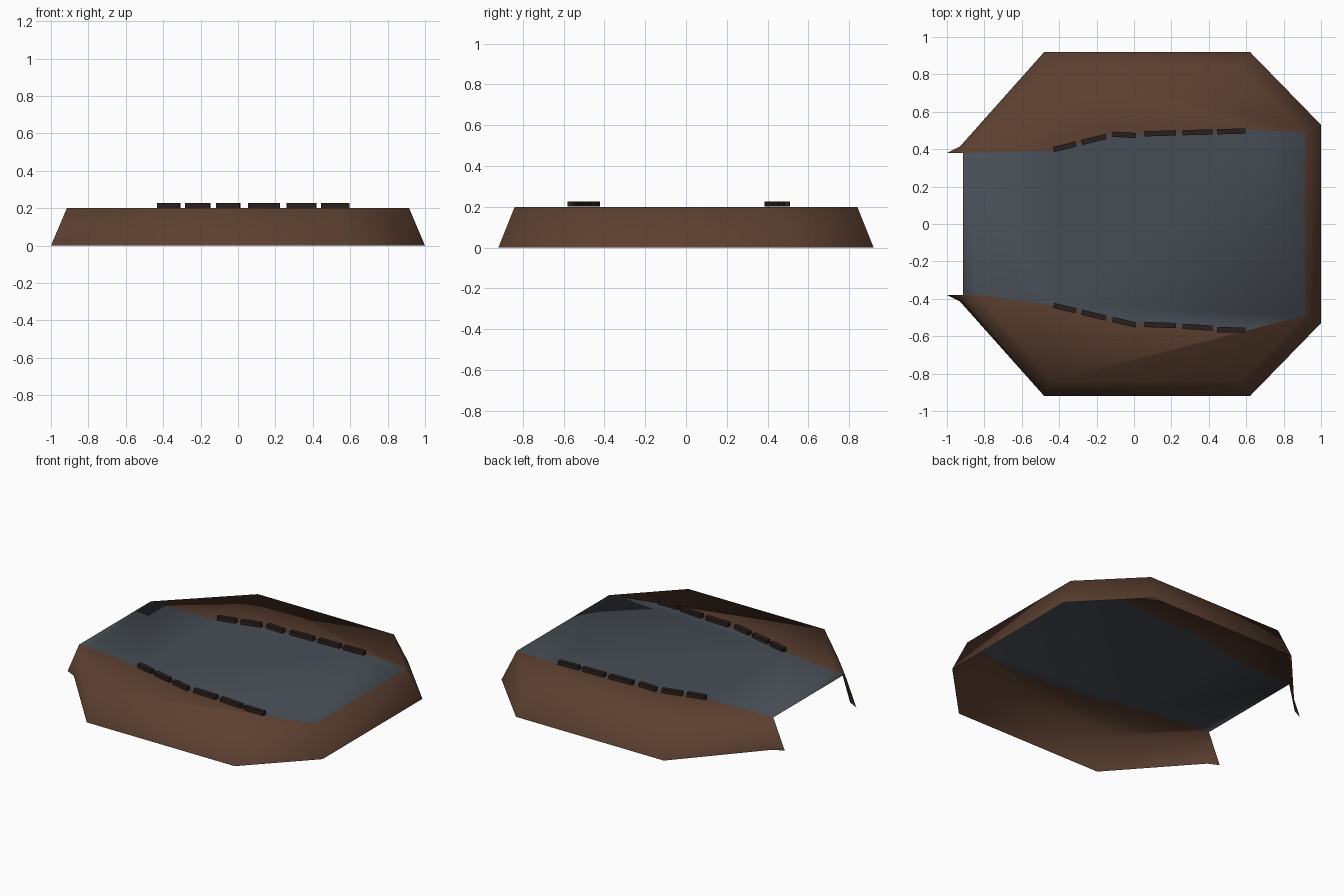
import bpy, bmesh, math
from mathutils import Matrix, Vector

if "Cube" in bpy.data.objects:
    bpy.data.objects.remove(bpy.data.objects["Cube"])

TOP = 0.2


def material(name, rgb):
    m = bpy.data.materials.new(name)
    m.diffuse_color = (*rgb, 1)
    m.use_nodes = True
    m.node_tree.nodes["Principled BSDF"].inputs["Base Color"].default_value = m.diffuse_color
    return m


earth = material("brown earth", (0.105, 0.050, 0.030))
slate = material("slate surface", (0.064, 0.076, 0.092))
dark = material("dark brown", (0.022, 0.014, 0.012))


def finish(name, bm, mats):
    me = bpy.data.meshes.new(name)
    bm.to_mesh(me)
    bm.free()
    for m in mats:
        me.materials.append(m)
    ob = bpy.data.objects.new(name, me)
    bpy.context.collection.objects.link(ob)
    return ob


# Edges of the slate path, left to right
back_edge = [(-0.915, 0.38), (-0.43, 0.39), (-0.12, 0.475), (0.59, 0.505), (0.915, 0.49)]
front_edge = [(-0.915, -0.38), (-0.83, -0.377), (-0.43, -0.435), (0.0, -0.535),
              (0.59, -0.573), (0.915, -0.49)]

# Raised ground: open-bottomed shell with the left end open
bm = bmesh.new()


def row(points, z):
    return [bm.verts.new((x, y, z)) for x, y in points]


def face(verts, mat=0):
    f = bm.faces.new(verts)
    f.material_index = mat
    f.smooth = True


back, front = row(back_edge, TOP), row(front_edge, TOP)
face(front + back[::-1], 1)
right_feet = []
for side, edge in ((1, back), (-1, front)):
    rim = row([(-0.44, 0.84 * side), (0.57, 0.84 * side)], TOP)
    foot = row([(-1, 0.38 * side), (-0.93, 0.415 * side), (-0.48, 0.92 * side),
                (0.62, 0.92 * side), (1, 0.53 * side)], 0)
    crest = [edge[0], *rim, edge[-1]]
    face(edge + rim[::-1])                         # bank beside the path
    face([edge[0], foot[0], foot[1]])              # small flare at the open end
    for i in range(3):                             # sloping sides
        face([crest[i], foot[i + 1], foot[i + 2], crest[i + 1]])
    right_feet.append(foot[-1])
face([back[-1], right_feet[0], right_feet[1], front[-1]])
bmesh.ops.recalc_face_normals(bm, faces=bm.faces)
if next(f for f in bm.faces if f.material_index == 1).normal.z < 0:
    bmesh.ops.reverse_faces(bm, faces=bm.faces)
finish("ground", bm, [earth, slate])


# Dashed edging bars along both sides of the path
spans = [(-0.43, -0.31), (-0.28, -0.15), (-0.115, 0.01), (0.055, 0.225), (0.26, 0.42), (0.445, 0.595)]
back_y = [(0.398, 0.428), (0.436, 0.468), (0.48, 0.473), (0.482, 0.487), (0.488, 0.492), (0.493, 0.497)]
front_y = [(-0.435, -0.464), (-0.471, -0.503), (-0.511, -0.54), (-0.537, -0.543),
           (-0.547, -0.557), (-0.565, -0.567)]


def edging(name, ys):
    bm = bmesh.new()
    for (x0, x1), (y0, y1) in zip(spans, ys):
        d = Vector((x1 - x0, y1 - y0))
        m = (Matrix.Translation(((x0 + x1) / 2, (y0 + y1) / 2, TOP + 0.014))
             @ Matrix.Rotation(math.atan2(d.y, d.x), 4, 'Z')
             @ Matrix.Diagonal((d.length, 0.028, 0.026, 1)))
        bmesh.ops.create_cube(bm, size=1, matrix=m)
    finish(name, bm, [dark])


edging("back_edging", back_y)
edging("front_edging", front_y)
